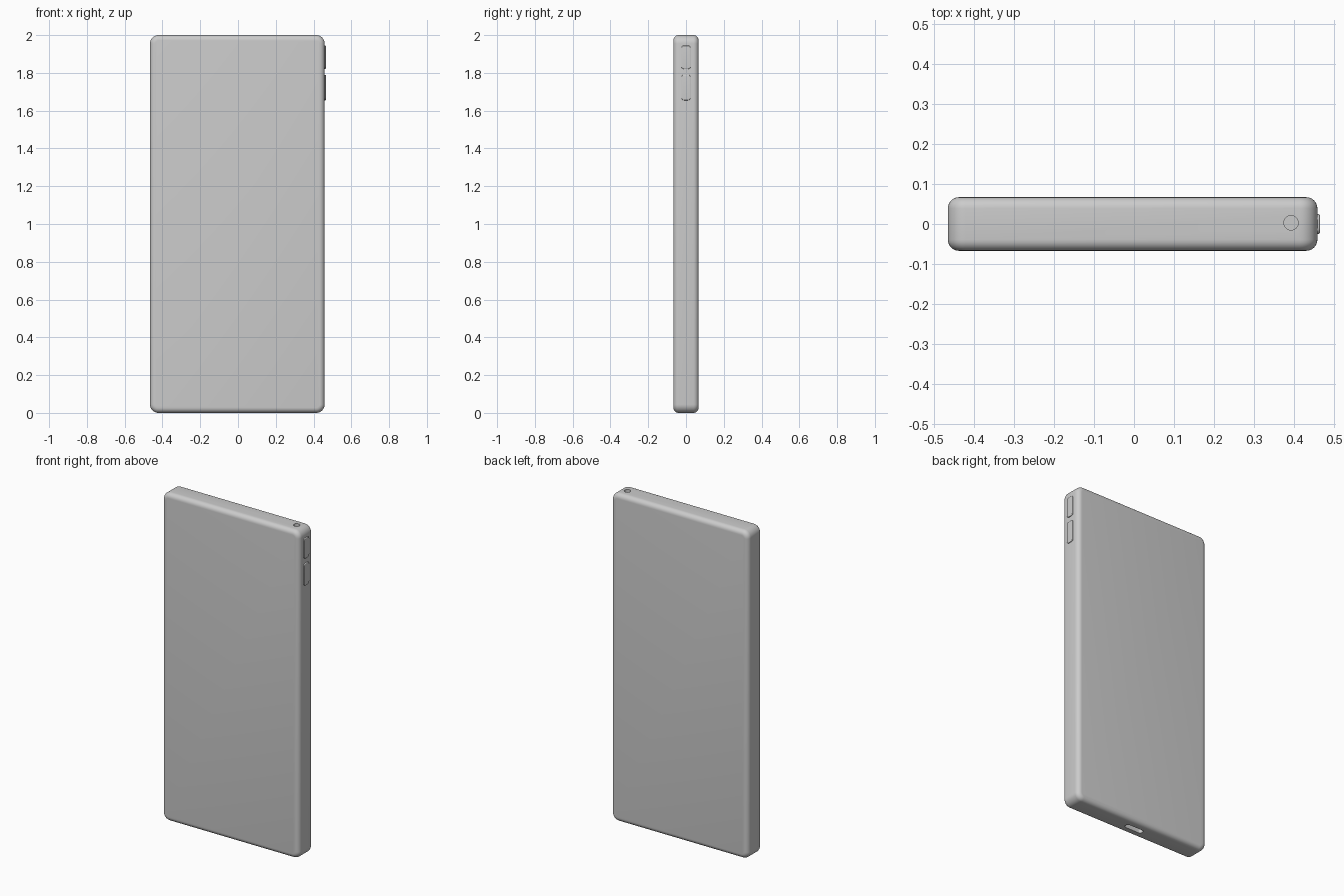
import bpy, bmesh
from mathutils import Matrix

if "Cube" in bpy.data.objects:
    bpy.data.objects.remove(bpy.data.objects["Cube"])


def slab(name, lo, hi, corner, edge, axis):
    """Box with rounded corners along `axis`, then softened rims."""
    bm = bmesh.new()
    bmesh.ops.create_cube(bm, size=1)
    for v in bm.verts:
        v.co = [lo[i] + (v.co[i] + 0.5) * (hi[i] - lo[i]) for i in range(3)]
    along = [e for e in bm.edges
             if abs((e.verts[0].co - e.verts[1].co).normalized()[axis]) > 0.9]
    bmesh.ops.bevel(bm, geom=along, offset=corner, segments=8,
                    profile=0.5, affect='EDGES')
    if edge:
        bm.normal_update()
        rims = [e for e in bm.edges if len(e.link_faces) == 2 and
                abs(abs(e.link_faces[0].normal[axis]) -
                    abs(e.link_faces[1].normal[axis])) > 0.5]
        bmesh.ops.bevel(bm, geom=rims, offset=edge, segments=6,
                        profile=0.5, affect='EDGES')
    bmesh.ops.recalc_face_normals(bm, faces=bm.faces)
    return finish(name, bm)


def finish(name, bm):
    mesh = bpy.data.meshes.new(name)
    bm.to_mesh(mesh)
    bm.free()
    ob = bpy.data.objects.new(name, mesh)
    bpy.context.collection.objects.link(ob)
    return ob


def smooth(ob):
    bpy.ops.object.select_all(action='DESELECT')
    ob.select_set(True)
    bpy.context.view_layer.objects.active = ob
    bpy.ops.object.shade_smooth_by_angle(angle=0.6)


def cut(ob, cutter):
    mod = ob.modifiers.new(cutter.name, 'BOOLEAN')
    mod.operation = 'DIFFERENCE'
    mod.solver = 'EXACT'
    mod.object = cutter
    bpy.context.view_layer.objects.active = ob
    bpy.ops.object.modifier_apply(modifier=mod.name)
    bpy.data.objects.remove(cutter)


# Body shell
body = slab("phone_body", (-0.466, -0.067, 0), (0.459, 0.067, 2), 0.045, 0.028, 1)

# Headphone socket in the top edge
bm = bmesh.new()
bmesh.ops.create_cone(bm, cap_ends=True, segments=24, radius1=0.018, radius2=0.018,
                      depth=0.1, matrix=Matrix.Translation((0.393, 0.003, 2.01)))
cut(body, finish("headphone_socket", bm))

# Charging port in the bottom edge
cut(body, slab("charging_port", (-0.06, -0.017, -0.05), (0.06, 0.017, 0.04), 0.015, 0, 2))
smooth(body)

# Side buttons
for name, z0, z1 in (("power_button", 1.655, 1.79), ("volume_button", 1.82, 1.945)):
    smooth(slab(name, (0.44, -0.025, z0), (0.465, 0.025, z1), 0.015, 0.004, 0))
